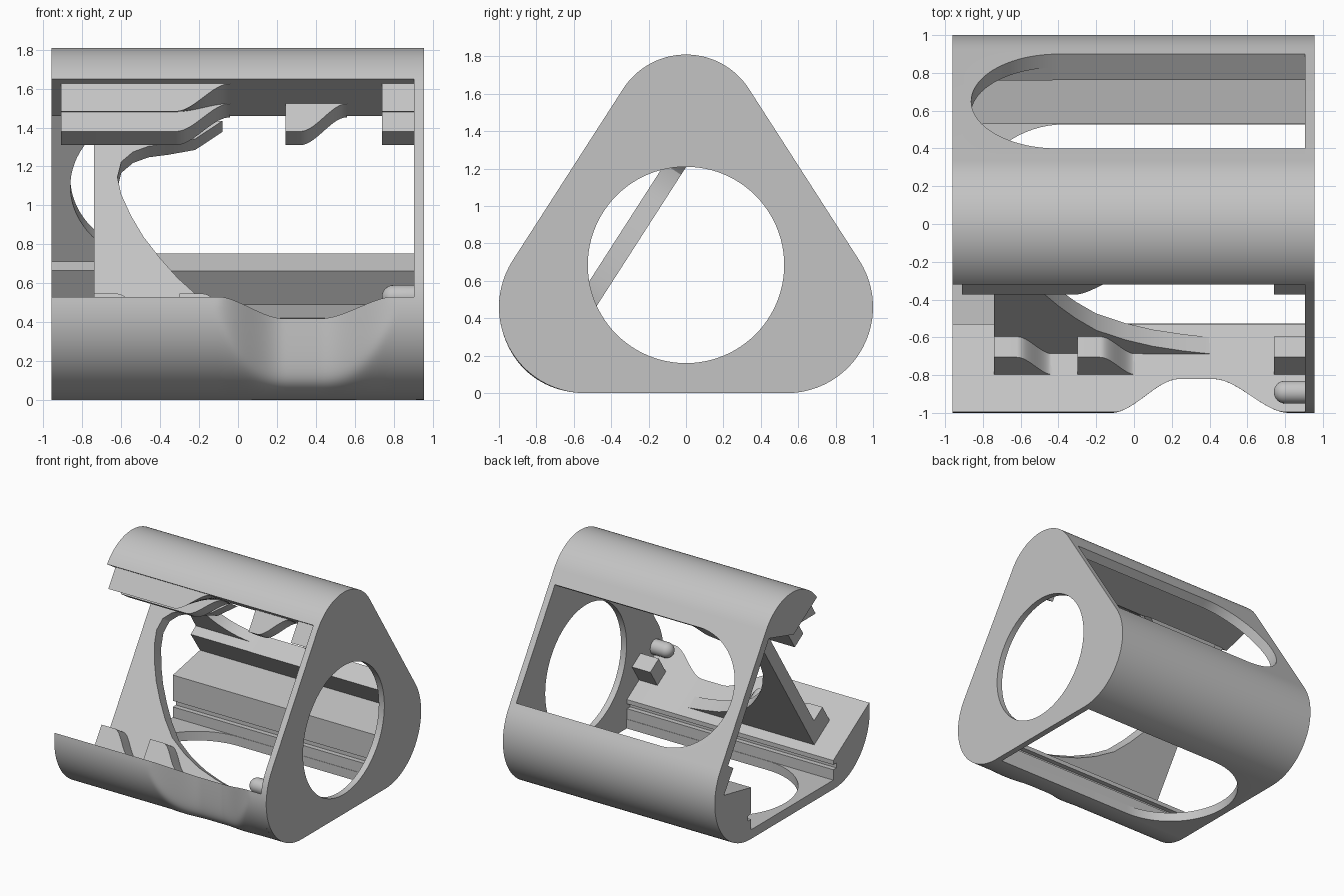
import bpy, bmesh
from math import sin, cos, pi, radians, sqrt, atan2

cube = bpy.data.objects.get("Cube")
if cube:
    bpy.data.objects.remove(cube, do_unlink=True)

grey = bpy.data.materials.new("plain grey")
grey.use_nodes = True
grey.diffuse_color = (0.55, 0.55, 0.55, 1)
grey.node_tree.nodes["Principled BSDF"].inputs["Base Color"].default_value = (0.55, 0.55, 0.55, 1)

X0, X1, PLATE = -0.96, 0.955, 0.905
SIDE = radians(32.76)              # direction of the sloped side's normal
U = (cos(SIDE), -sin(SIDE))        # inward from the open front
V = (sin(SIDE), cos(SIDE))         # up along the open front
LOW, HIGH = (-0.995, 0.53), (-0.32, 1.65)   # lips of the front opening


def arc(cy, cz, r, a0, a1, n=24):
    return [(cy + r * cos(a0 + (a1 - a0) * i / n), cz + r * sin(a0 + (a1 - a0) * i / n))
            for i in range(n + 1)]


def local(origin, u, v):
    return (origin[0] + u * U[0] + v * V[0], origin[1] + u * U[1] + v * V[1])


def smooth(a, b, x):
    t = min(1, max(0, (x - a) / (b - a)))
    return t * t * (3 - 2 * t)


def steps(a, b, n):
    return [a + (b - a) * i / n for i in range(n + 1)]


def finish(name, bm):
    bmesh.ops.recalc_face_normals(bm, faces=bm.faces)
    mesh = bpy.data.meshes.new(name)
    bm.to_mesh(mesh)
    bm.free()
    ob = bpy.data.objects.new(name, mesh)
    bpy.context.collection.objects.link(ob)
    mesh.materials.append(grey)
    return ob


def loft(name, xs, section):
    """Skin the (y, z) outlines given by section(x) along x."""
    bm = bmesh.new()
    rings = [[bm.verts.new((x, y, z)) for y, z in section(x)] for x in xs]
    n = len(rings[0])
    for a, b in zip(rings, rings[1:]):
        for i in range(n):
            j = (i + 1) % n
            bm.faces.new((a[i], a[j], b[j], b[i]))
    bm.faces.new(rings[0])
    bm.faces.new(rings[-1])
    return finish(name, bm)


def prism(name, outline, place, depths):
    """Extrude a flat (p, q) outline; place(p, q, depth) gives the 3D point."""
    bm = bmesh.new()
    a, b = [[bm.verts.new(place(p, q, d)) for p, q in outline] for d in depths]
    for i in range(len(a)):
        j = (i + 1) % len(a)
        bm.faces.new((a[i], a[j], b[j], b[i]))
    bm.faces.new(a)
    bm.faces.new(b)
    return finish(name, bm)


def activate(ob):
    bpy.ops.object.select_all(action="DESELECT")
    ob.select_set(True)
    bpy.context.view_layer.objects.active = ob


def cut(ob, cutter):
    cutter.hide_render = True
    mod = ob.modifiers.new("cut", "BOOLEAN")
    mod.operation, mod.solver, mod.object = "DIFFERENCE", "EXACT", cutter
    activate(ob)
    bpy.ops.object.modifier_apply(modifier=mod.name)
    bpy.data.objects.remove(cutter, do_unlink=True)


def shade(ob):
    activate(ob)
    bpy.ops.object.shade_smooth_by_angle(angle=radians(28))


# Body: floor, back lobe, back wall and top lobe in one section
lip = atan2(HIGH[1] - 1.41, HIGH[0])
back_arc = arc(0.54, 0.46, 0.46, -pi / 2, SIDE)
body_section = ([(-0.56, 0)] + back_arc + arc(0, 1.41, 0.4, SIDE, lip, 32) + [
    (-0.02, 1.46), (0.30, 1.55),                              # lobe underside
    (0.826, 0.71), (0.76, 0.665), (0.88, 0.49),               # thickened wall foot
    (0.53, 0.42), (0.53, 0.21), (0.57, 0.2), (0.57, 0.16),    # ledge and groove
    (0.53, 0.16), (0.53, 0.075), (-0.56, 0.075)])
body = loft("body_shell", [X0, PLATE + 0.01], lambda x: body_section)


def window(radius, cx):
    return arc(cx, 0, radius, pi / 2, 3 * pi / 2, 40) + [(PLATE, -radius), (PLATE, radius)]


# Round-ended windows in the back wall and the floor
cut(body, prism("back_window_cutter", window(0.462, -0.40),
                lambda p, q, d: (p, 0.65 - q * V[0] + d * U[0], 1.14 + q * V[1] - d * U[1]),
                (-0.26, 0.2)))
cut(body, prism("floor_window_cutter", window(0.527, -0.37),
                lambda p, q, d: (p, q, d), (-0.1, 0.2)))
shade(body)

# End plate with a round hole
outline = (back_arc + arc(0, 1.41, 0.4, SIDE, pi - SIDE, 40)
           + arc(-0.54, 0.46, 0.46, pi - SIDE, 3 * pi / 2))
plate = loft("end_plate", [PLATE, X1], lambda x: outline)
cut(plate, loft("hole_cutter", [0.8, 1.1], lambda x: arc(0, 0.685, 0.525, 0, 2 * pi, 96)[:-1]))
shade(plate)


# Front lobe with a soft finger dent
def front_section(x):
    s = smooth(-0.12, 0.24, x) * (1 - smooth(0.42, 0.82, x))
    limit = -1 + 0.165 * s
    pts = []
    for y, z in arc(-0.54, 0.46, 0.46, pi - 0.153, 3 * pi / 2, 28):
        y2 = (y + limit + sqrt((y - limit) ** 2 + (0.1 * s) ** 2)) / 2 if s else y
        pts.append((y2, z))
    tip = LOW[1] - (pts[0][0] - LOW[0]) * V[0] / V[1]
    k = tip / pts[0][1]
    return [(y, z * k) for y, z in pts] + [
        (-0.53, 0), (-0.53, 0.16), (-0.57, 0.16), (-0.57, 0.2), (-0.53, 0.2), (-0.53, 0.235)]


shade(loft("front_lobe", [X0] + steps(-0.14, 0.86, 60) + [PLATE + 0.01], front_section))

# Slanted inner panel with a sweeping cutout
panel = [(-0.74, -0.01), (0.46, -0.01), (0.26, 0.03), (0.1, 0.075), (-0.05, 0.14), (-0.2, 0.232),
         (-0.31, 0.35), (-0.4, 0.47), (-0.485, 0.6), (-0.55, 0.73), (-0.6, 0.86), (-0.62, 0.966),
         (-0.6, 1.06), (-0.54, 1.12), (-0.46, 1.155), (-0.36, 1.17), (-0.22, 1.2), (-0.08, 1.31),
         (-0.74, 1.31)]
shade(prism("inner_panel", panel, lambda p, q, d: (p, *local(LOW, d, q)), (0.365, 0.47)))


# Retaining teeth and hooks beside the panel
def ridge(name, xs, origin, shape, height):
    shade(loft(name, xs, lambda x: [local(origin, u, v * max(height(x), 0.01)) for u, v in shape]))


def falling(a, b):
    return lambda x: 1 - smooth(a, b, x)


tooth = [(0.235, -0.02), (0.235, 0.17), (0.365, 0.17), (0.365, -0.02)]
upper_tooth = [(u, -v) for u, v in tooth]
hook = [(0.045, 0.01), (0.045, -0.17), (0.235, -0.05), (0.235, -0.17), (0.365, -0.17), (0.365, 0.01)]

for name, x in (("lower_tooth_right", -0.74), ("lower_tooth_middle", -0.30)):
    ridge(name, [x] + steps(x + 0.12, x + 0.31, 16), LOW, tooth, falling(x + 0.12, x + 0.31))
ridge("lower_tooth_left", [0.74, PLATE + 0.01], LOW, tooth, lambda x: 1)
ridge("upper_tooth", [0.245] + steps(0.32, 0.56, 16), HIGH, upper_tooth, falling(0.32, 0.56))
ridge("upper_hook_right", [-0.91] + steps(-0.32, -0.04, 18), HIGH, hook, falling(-0.32, -0.04))
ridge("upper_hook_left", [0.74, PLATE + 0.01], HIGH, hook, lambda x: 1)

# Rounded locating pin on the end plate
R = 0.06
pin_x = [0.8 - R * cos(a) for a in steps(0.06, pi / 2, 10)] + [PLATE + 0.01]
shade(loft("locating_pin", pin_x, lambda x: arc(
    -0.89, 0.53, sqrt(R * R - max(0, 0.8 - x) ** 2), 0, 2 * pi, 24)[:-1]))
